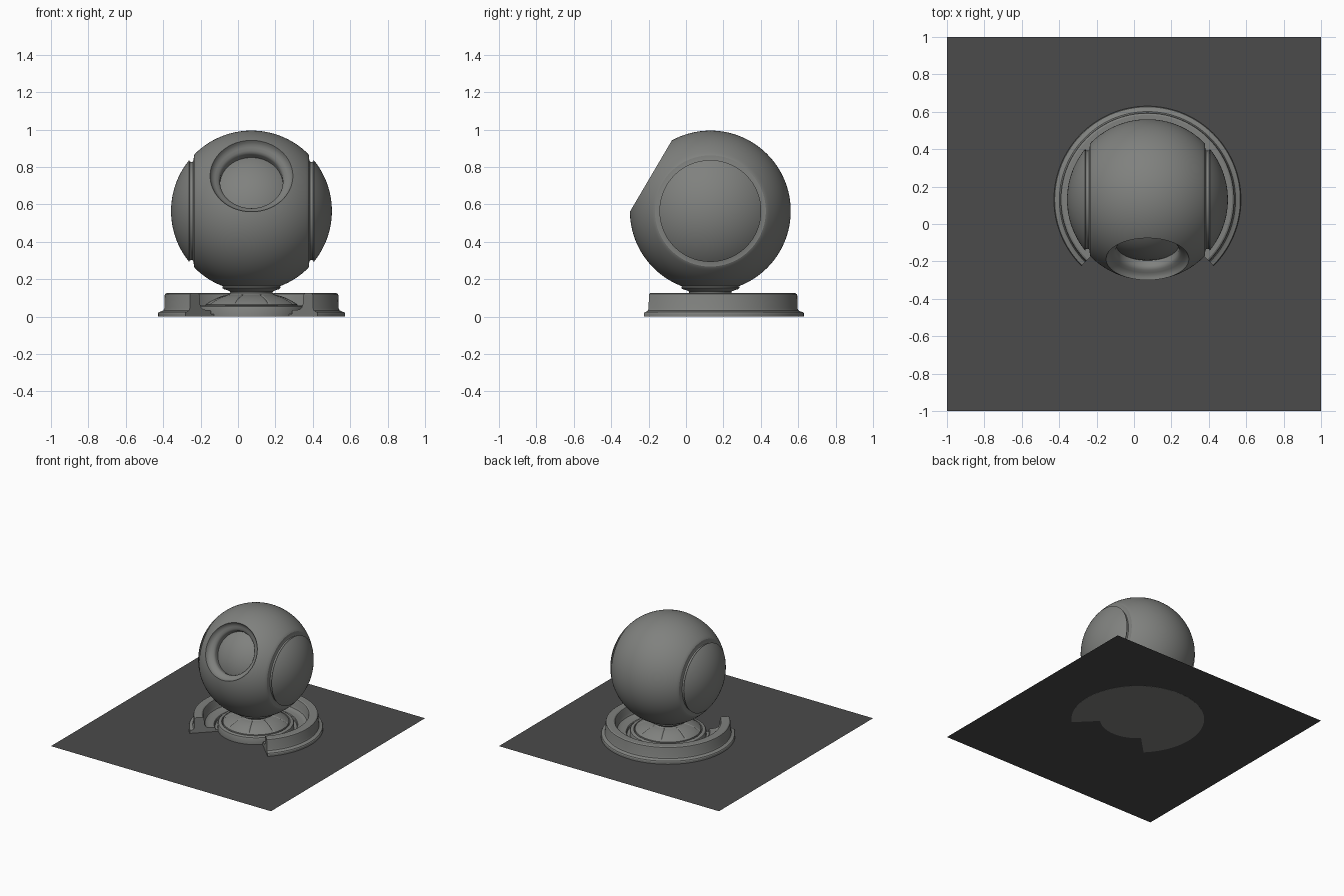
import bpy, bmesh, math
from mathutils import Vector, Matrix

if "Cube" in bpy.data.objects:
    bpy.data.objects.remove(bpy.data.objects["Cube"])

CX, CY, CZ, R = 0.072, 0.13, 0.565, 0.43      # ball centre and radius
BALL = Vector((CX, CY, CZ))
FOOT = Vector((CX, CY, 0))
Z = Vector((0, 0, 1))


def material(name, rgb):
    m = bpy.data.materials.new(name)
    m.diffuse_color = (*rgb, 1)
    m.use_nodes = True
    m.node_tree.nodes["Principled BSDF"].inputs["Base Color"].default_value = m.diffuse_color
    return m


grey = material("warm_grey", (0.215, 0.22, 0.21))
dark = material("dark_grey", (0.07, 0.07, 0.07))


def finish(name, bm, mat):
    me = bpy.data.meshes.new(name)
    bm.to_mesh(me)
    bm.free()
    me.materials.append(mat)
    ob = bpy.data.objects.new(name, me)
    bpy.context.collection.objects.link(ob)
    return ob


def smooth(ob, deg=28):
    bpy.ops.object.select_all(action='DESELECT')
    ob.select_set(True)
    bpy.context.view_layer.objects.active = ob
    bpy.ops.object.shade_smooth_by_angle(angle=math.radians(deg))


def lathe(name, prof, origin, axis=Z, steps=128, start=0, sweep=360, ripple=None):
    """Revolve (radius, height) points about an axis; a partial sweep gets end caps."""
    bm = bmesh.new()
    full = sweep == 360
    rot = Z.rotation_difference(axis)
    rings = []
    for i in range(steps if full else steps + 1):
        a = math.radians(start + sweep * i / steps)
        rings.append([bm.verts.new(origin + rot @ Vector((
            r * math.cos(a), r * math.sin(a), h - (ripple(i, r) if ripple else 0))))
            for r, h in prof])
    n = len(prof)
    for i in range(steps):
        A, B = rings[i], rings[(i + 1) % len(rings)]
        for j in range(n - 1 if full else n):
            k = (j + 1) % n
            bm.faces.new((A[j], B[j], B[k], A[k]))
    if not full:
        bm.faces.new(rings[0])
        bm.faces.new(rings[-1])
    bmesh.ops.remove_doubles(bm, verts=bm.verts, dist=1e-5)
    bmesh.ops.recalc_face_normals(bm, faces=bm.faces)
    return finish(name, bm, grey)


def arc(h0, h1, n, rad=R):
    """Points on a sphere profile between two heights."""
    a0, a1 = math.asin(h0 / rad), math.asin(h1 / rad)
    pts = [(rad * math.cos(a0 + (a1 - a0) * i / n), rad * math.sin(a0 + (a1 - a0) * i / n))
           for i in range(n + 1)]
    return [(0 if r < 1e-4 else r, h) for r, h in pts]


# ground sheet
bm = bmesh.new()
bmesh.ops.create_grid(bm, x_segments=1, y_segments=1, size=1,
                      matrix=Matrix.Translation((0, 0, 0.001)))
finish("base_sheet", bm, dark)

# outer ball with a groove around each side cap
half = arc(0, 0.300, 24) + [(0.303, 0.304), (0.297, 0.308), (0.275, 0.309), (0.264, 0.313),
                            (0.262, 0.322), (0.265, 0.330)] + arc(0.333, R, 20)
profile = [(r, -h) for r, h in reversed(half[1:])] + half
shell = lathe("outer_ball", profile, BALL, Vector((1, 0, 0)))

# flared round window, tilted up towards the front
eye_axis = Vector((0, -0.862, 0.507)).normalized()
cutter = lathe("window_cutter", [(0, 0.24), (0.168, 0.24), (0.168, 0.310), (0.171, 0.320),
                                 (0.180, 0.330), (0.195, 0.338), (0.207, 0.346),
                                 (0.215, 0.356), (0.221, 0.368), (0.26, 0.46), (0, 0.46)],
               BALL, eye_axis, 96)
cutter.hide_render = True
mod = shell.modifiers.new("window", 'BOOLEAN')
mod.operation, mod.solver, mod.object = 'DIFFERENCE', 'EXACT', cutter
bpy.context.view_layer.objects.active = shell
bpy.ops.object.modifier_apply(modifier=mod.name)
bpy.data.objects.remove(cutter)
smooth(shell)

# inner ball seen through the window
smooth(lathe("inner_ball", arc(-0.325, 0.325, 48, 0.325), BALL, eye_axis, 96))

# neck under the ball
smooth(lathe("neck", [(0, 0.10), (0.125, 0.10), (0.122, 0.118), (0.112, 0.126), (0.115, 0.135),
                      (0.130, 0.142), (0.148, 0.147), (0.155, 0.153), (0.155, 0.160),
                      (0.148, 0.166), (0, 0.17)], FOOT, steps=96))

# low round pedestal
smooth(lathe("pedestal", [(0, 0), (0.285, 0), (0.285, 0.045), (0.280, 0.055), (0.270, 0.060),
                          (0.255, 0.060), (0.250, 0.050), (0, 0.050)], FOOT))


# domed plate divided into eight panels by fine grooves
def panel_groove(i, r):
    return 0.004 if i % 20 == 10 and 0.11 < r < 0.245 else 0


smooth(lathe("panel_dome", [(0, 0.045), (0.248, 0.045), (0.246, 0.064), (0.240, 0.069),
                            (0.215, 0.085), (0.185, 0.100), (0.155, 0.111), (0.125, 0.118),
                            (0.10, 0.120), (0, 0.120)],
             FOOT, steps=160, ripple=panel_groove), 20)

# open ring wall around the foot, with a quarter gap at the front
smooth(lathe("foot_ring", [(0.28, 0), (0.50, 0), (0.50, 0.018), (0.496, 0.024), (0.482, 0.028),
                           (0.471, 0.034), (0.466, 0.045), (0.465, 0.112), (0.462, 0.121),
                           (0.453, 0.126), (0.405, 0.126), (0.396, 0.121), (0.392, 0.112),
                           (0.388, 0.065), (0.380, 0.048), (0.365, 0.039), (0.345, 0.036),
                           (0.312, 0.035), (0.307, 0.030), (0.305, 0.015), (0.28, 0.015)],
             FOOT, steps=108, start=-45, sweep=270))
